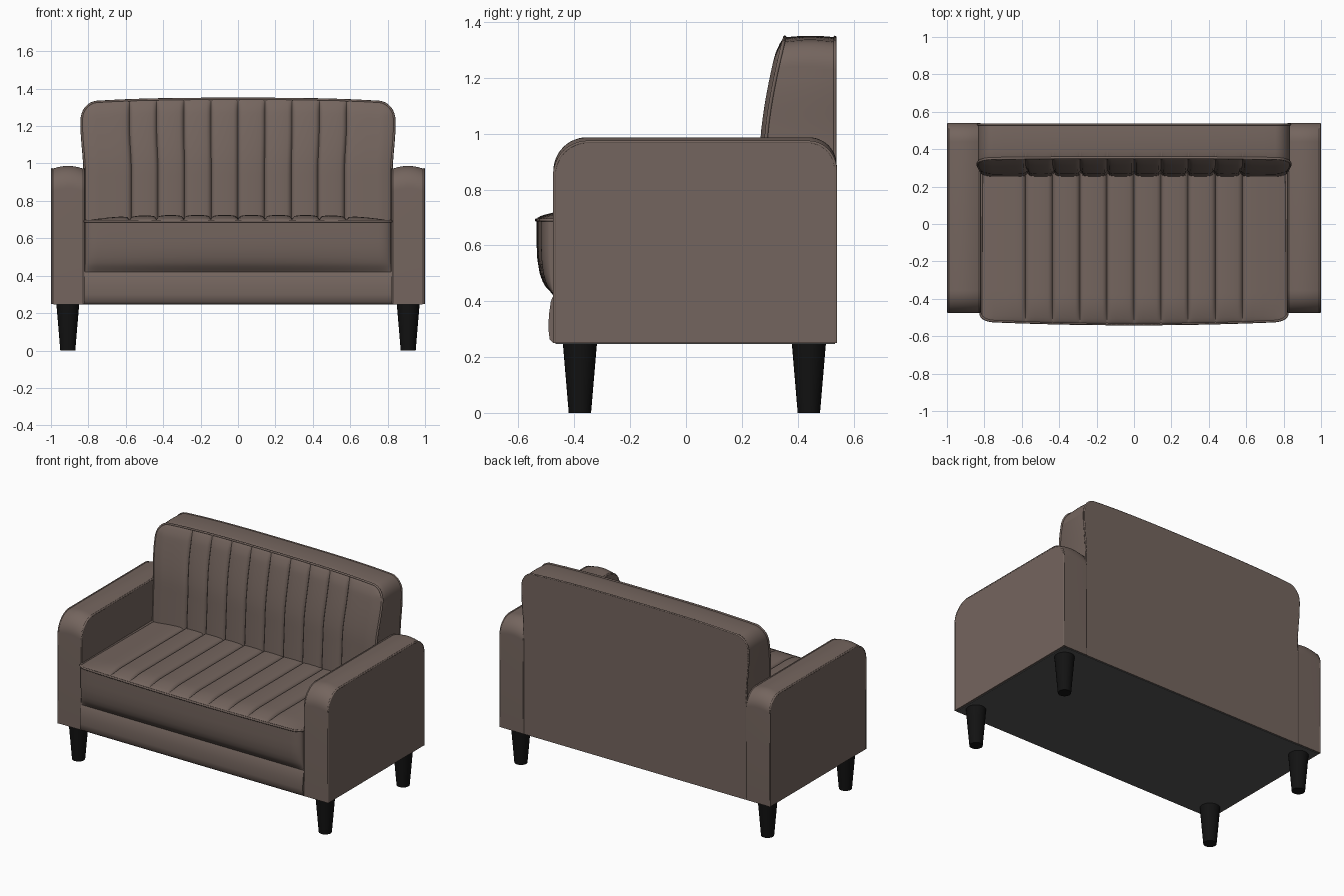
import bpy, bmesh
from math import sin, cos, pi, sqrt, exp

if "Cube" in bpy.data.objects:
    bpy.data.objects.remove(bpy.data.objects["Cube"])


def material(name, rgb):
    m = bpy.data.materials.new(name)
    m.diffuse_color = (*rgb, 1)
    m.use_nodes = True
    m.node_tree.nodes["Principled BSDF"].inputs["Base Color"].default_value = m.diffuse_color
    return m


FABRIC = material("brown_upholstery", (0.175, 0.130, 0.112))
BLACK = material("black_legs", (0.006, 0.006, 0.006))
GREY = material("grey_lining", (0.09, 0.09, 0.09))


def skin(name, columns, ladder=False):
    """Join equal-length closed sections into a solid, capping both ends."""
    bm = bmesh.new()
    cols = [[bm.verts.new(p) for p in c] for c in columns]
    n = len(cols[0])
    for a, b in zip(cols, cols[1:]):
        for i in range(n):
            j = (i + 1) % n
            bm.faces.new((a[i], a[j], b[j], b[i]))
    for c in (cols[0], cols[-1]):
        if ladder:
            for i in range(n // 2 - 1):
                bm.faces.new((c[i], c[i + 1], c[n - 2 - i], c[n - 1 - i]))
        else:
            bm.faces.new(c)
    bmesh.ops.recalc_face_normals(bm, faces=bm.faces)
    me = bpy.data.meshes.new(name)
    bm.to_mesh(me)
    bm.free()
    me.materials.append(FABRIC)
    ob = bpy.data.objects.new(name, me)
    bpy.context.collection.objects.link(ob)
    return ob


def piping(name, pts, r=0.007):
    cu = bpy.data.curves.new(name, 'CURVE')
    cu.dimensions = '3D'
    cu.bevel_depth = r
    cu.bevel_resolution = 1
    cu.use_fill_caps = True
    sp = cu.splines.new('POLY')
    sp.points.add(len(pts) - 1)
    for p, q in zip(sp.points, pts):
        p.co = (*q, 1)
    cu.materials.append(FABRIC)
    bpy.context.collection.objects.link(bpy.data.objects.new(name, cu))


# Channel stitching shared by seat and back
SEAMS = [0.145 * k for k in range(-4, 5)]


def groove(x):
    d = min(abs(x - s) for s in SEAMS)
    return 0.014 * exp(-(d / 0.007) ** 2) + 0.006 * exp(-(d / 0.03) ** 2)


def corner(x, start, width):
    a = min(1, max(0, (abs(x) - start) / width))
    return 1 - sqrt(1 - a * a)


def stations(start, width):
    xs = [s + d for s in SEAMS for d in (-.05, -.025, -.012, -.006, 0, .006, .012, .025, .05)]
    for k in range(9):
        e = start + width * sin(k / 8 * pi / 2)
        xs += [e, -e]
    return sorted(xs + [-.69, .69])


# Backrest: channelled front, crowned top, flat rear panel
back = []
N = 30
for x in stations(.755, .08):
    top = 1.345 - .022 * abs(x / .835) ** 3 - .09 * corner(x, .755, .08)
    front, rear = [], []
    for i in range(N + 1):
        z = .25 + (top - .25) * sin(i / N * pi / 2)
        t = min(1, max(0, (z - .95) / .25))
        xx = x * (1 - .018 * (1 - t * t * (3 - 2 * t)))
        y = .285 + (.07 * ((z - .95) / .4) ** 1.5 if z > .95 else .05 * (z - .95))
        edge = min(1, min(top - z, (.835 - abs(x))) / .06)
        puff = sqrt(max(0, edge))
        front.append((xx, y - puff * (.02 - groove(x)), z))
        rear.append((xx, .538, z))
    x1, y1, z1 = front[-1]
    crown = [(x1, y1 + (.538 - y1) * f, z1 + .006 * sin(f * pi)) for f in (.2, .4, .6, .8)]
    back.append(front + crown + rear[::-1])
skin("backrest", back, ladder=True)
piping("backrest_front_piping", back[0][:N] + [c[N] for c in back] + back[-1][:N][::-1])
piping("backrest_rear_piping",
       [(x, .533, z) for x, y, z in back[0][:N + 4:-1] + [c[N + 5] for c in back] + back[-1][N + 5:]], .006)

# Seat cushion: channelled crowned top and a front that tucks under
seat, rim = [], []
FRONT = [(.685, 0), (.6, 0), (.55, .04), (.5, .18), (.47, .36), (.45, .55), (.435, .8), (.42, 1)]
for x in stations(.75, .069):
    yf = -.535 + .018 * (x / .8) ** 2 + .033 * corner(x, .75, .069)
    side = 1 - abs(x / .819) ** 5
    col = [(x, .32, .42)]
    for i in range(17):
        f = (1 - i / 16) ** 2
        y = yf + (.32 - yf) * f
        rise = min(1, (y - yf) / .1) ** .5
        col.append((x, y, .693 + rise * (.032 * side - groove(x))))
    rim.append((x, yf, .691))
    seat.append(col + [(x, yf + t * (-.475 - yf), z) for z, t in FRONT])
skin("seat_cushion", seat)
piping("seat_piping", [(-.815, .3, .695)] + rim + [(.815, .3, .695)])

# Base rail under the seat
RAIL = [(.53, .25), (-.475, .25), (-.488, .262), (-.493, .3), (-.491, .35),
        (-.484, .4), (-.472, .427), (.53, .427)]
skin("base_rail", [[(x, y, z) for y, z in RAIL] for x in (-.822, .822)])


# Arms: rounded side outline, crowned across the width
def arm_outline(x, h):
    pts = [(x, -.475, .25)]
    for cy, r, a0 in ((-.355, .12, pi), (.44, .10, pi / 2)):
        for k in range(13):
            a = a0 - k / 12 * pi / 2
            pts.append((x, cy + r * cos(a), h - r + r * sin(a)))
    return pts + [(x, .54, .25)]


for s, label in ((-1, "left"), (1, "right")):
    rings = []
    for k in range(13):
        t = -cos(k / 12 * pi)
        rings.append(arm_outline(s * (.909 + .089 * t), .987 - .018 * t * t))
    skin(label + "_arm", rings)
    for x, part in ((.824, "inner"), (.994, "outer")):
        edge = [(px, py * .992, pz) for px, py, pz in arm_outline(s * x, .970)]
        piping(f"{label}_arm_{part}_piping", edge, .006)

# Grey underside lining
bpy.ops.mesh.primitive_cube_add(size=1, location=(0, .033, .249))
lining = bpy.context.object
lining.name = "underside_lining"
lining.scale = (1.975, 1.0, .006)
lining.data.materials.append(GREY)

# Tapered legs
for x in (-.91, .91):
    for y, label in ((-.38, "front"), (.44, "rear")):
        bpy.ops.mesh.primitive_cone_add(vertices=24, radius1=.04, radius2=.061, depth=.248,
                                        location=(x, y, .124))
        leg = bpy.context.object
        leg.name = label + ("_left_leg" if x < 0 else "_right_leg")
        leg.data.materials.append(BLACK)

# Smooth shading that keeps hard edges
bpy.ops.object.select_all(action='DESELECT')
for ob in bpy.context.scene.objects:
    if ob.type == 'MESH':
        ob.select_set(True)
        bpy.context.view_layer.objects.active = ob
bpy.ops.object.shade_smooth_by_angle(angle=0.7)
